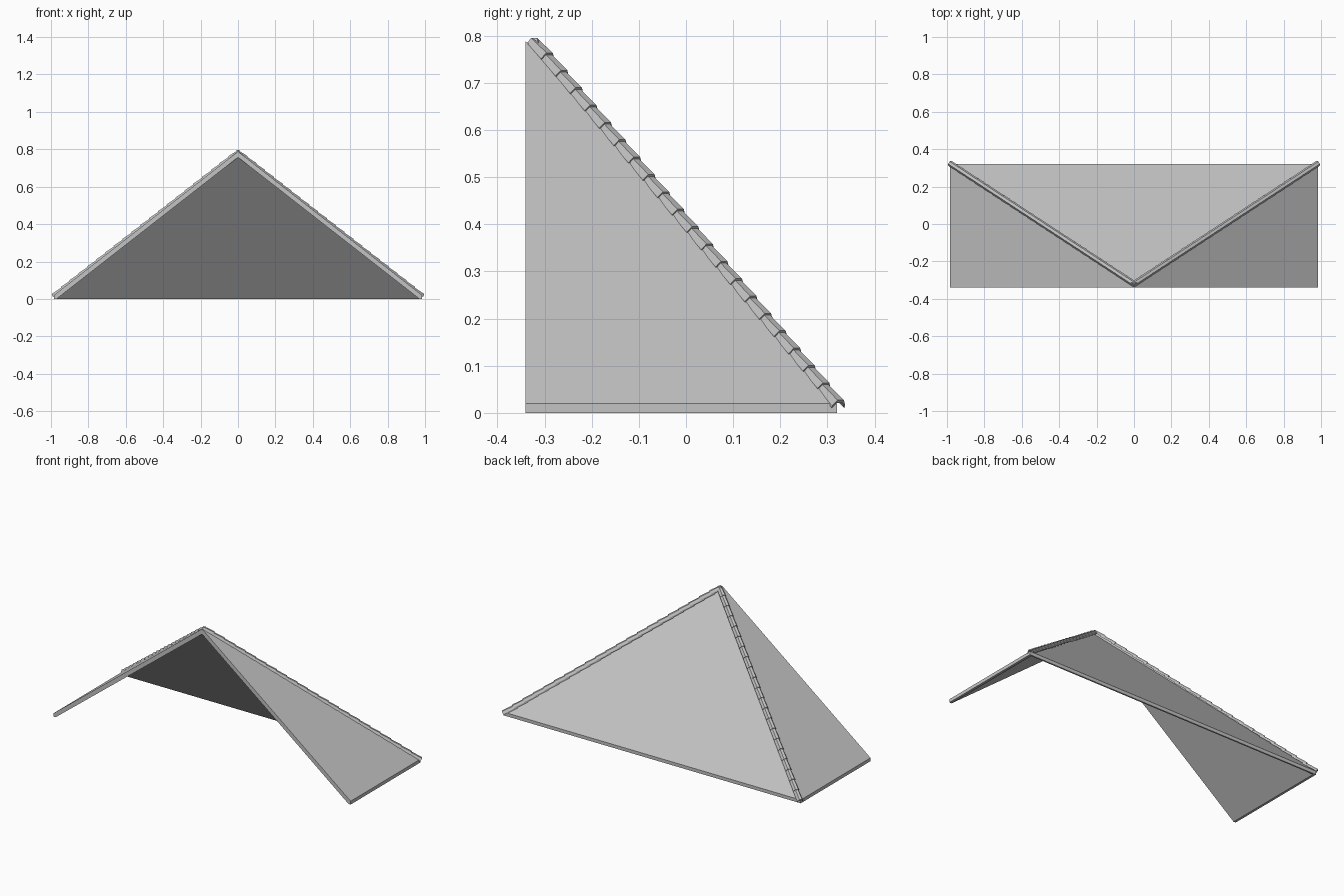
import bpy, bmesh
from mathutils import Vector

cube = bpy.data.objects.get("Cube")
if cube:
    bpy.data.objects.remove(cube, do_unlink=True)


def make_material(name, value):
    mat = bpy.data.materials.new(name)
    mat.use_nodes = True
    color = (value, value, value, 1)
    mat.diffuse_color = color
    bsdf = next(n for n in mat.node_tree.nodes if n.type == 'BSDF_PRINCIPLED')
    bsdf.inputs["Base Color"].default_value = color
    return mat


def finish(bm, name, mat):
    bmesh.ops.recalc_face_normals(bm, faces=bm.faces)
    mesh = bpy.data.meshes.new(name)
    bm.to_mesh(mesh)
    bm.free()
    mesh.materials.append(mat)
    obj = bpy.data.objects.new(name, mesh)
    bpy.context.collection.objects.link(obj)
    return obj


grey = make_material("roof_grey", 0.55)
FRONT = -0.34

# Hollow roof shell: two side slopes and a back slope, open at the front
bm = bmesh.new()
top = bm.verts.new((0, FRONT, 0.788))
under = bm.verts.new((0, FRONT, 0.757))


def ring(x, y, z):
    corners = ((x, FRONT), (x, y), (-x, y), (-x, FRONT))
    return [bm.verts.new((cx, cy, z)) for cx, cy in corners]


eave_top = ring(0.984, 0.32, 0.02)
eave_bottom = ring(0.984, 0.32, 0)
eave_inner = ring(0.97, 0.311, 0)
for i in range(3):
    j = i + 1
    bm.faces.new((top, eave_top[i], eave_top[j]))
    bm.faces.new((under, eave_inner[j], eave_inner[i]))
    for a, b in ((eave_top, eave_bottom), (eave_bottom, eave_inner)):
        bm.faces.new((a[i], b[i], b[j], a[j]))
# Front rake edges
for i in (0, 3):
    bm.faces.new((top, eave_top[i], eave_bottom[i], eave_inner[i], under))
finish(bm, "roof_shell", grey)

# Overlapping hip tiles: a bent shell, raised at its lower end
TILES = 21
PROFILE = ((-0.016, -0.013), (-0.008, 0), (0.008, 0), (0.016, -0.013))
THICKNESS = 0.007


def add_tile(bm, start, end, across, up):
    sections = []
    for point, lift, scale in ((start, -0.006, 0.9), (end, 0, 1)):
        outer = [point + across * s * scale + up * (h + lift) for s, h in PROFILE]
        inner = [p - up * THICKNESS for p in reversed(outer)]
        sections.append([bm.verts.new(p) for p in outer + inner])
    a, b = sections
    n = len(a)
    for i in range(n):
        j = (i + 1) % n
        bm.faces.new((a[i], a[j], b[j], b[i]))
    # End caps as strips between the outer and inner profile
    for s in sections:
        for i in range(n // 2 - 1):
            bm.faces.new((s[i], s[i + 1], s[n - 2 - i], s[n - 1 - i]))


for side, label in ((1, "left"), (-1, "right")):
    head = Vector((0, -0.32, 0.80))
    foot = Vector((0.99 * side, 0.328, 0.027))
    along = (foot - head).normalized()
    across = along.cross(Vector((0, 0, 1))).normalized()
    up = across.cross(along)
    bm = bmesh.new()
    for i in range(TILES):
        start = head.lerp(foot, max(0, i - 0.3) / TILES)
        end = head.lerp(foot, (i + 1) / TILES)
        add_tile(bm, start, end, across, up)
    finish(bm, label + "_hip_tiles", grey)
